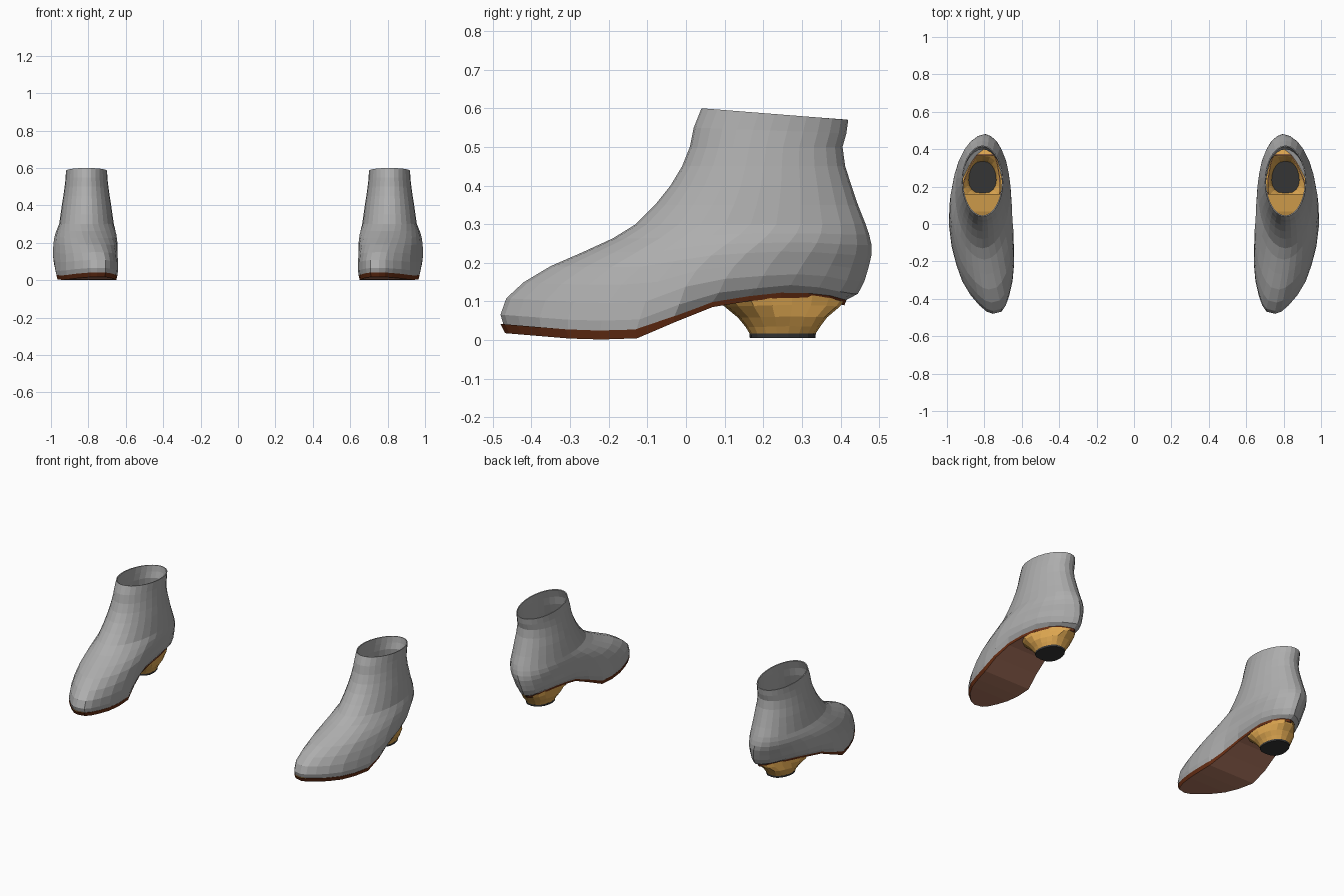
import bpy, bmesh, math

if "Cube" in bpy.data.objects:
    bpy.data.objects.remove(bpy.data.objects["Cube"])

def material(name, rgb):
    m = bpy.data.materials.new(name)
    m.diffuse_color = (*rgb, 1)
    m.use_nodes = True
    m.node_tree.nodes["Principled BSDF"].inputs["Base Color"].default_value = m.diffuse_color
    return m

GREY = material("grey leather", (0.42, 0.42, 0.42))
TAN = material("tan heel", (0.72, 0.38, 0.08))
BROWN = material("brown sole", (0.44, 0.19, 0.12))
WELT = material("dark brown welt", (0.14, 0.028, 0.007))
BLACK = material("black heel tip", (0.035, 0.035, 0.035))

def interp(table, v, col=1):
    if v <= table[0][0]:
        return table[0][col]
    for a, b in zip(table, table[1:]):
        if v <= b[0]:
            return a[col] + (b[col] - a[col]) * (v - a[0]) / (b[0] - a[0])
    return table[-1][col]

# Foot outline: fraction from toe to heel, inner x, outer x
PLAN = [(0, .745, .755), (.01, .71, .785), (.04, .688, .82), (.1, .668, .87),
        (.2, .647, .925), (.35, .637, .97), (.5, .66, .99), (.65, .672, .985),
        (.8, .68, .945), (.92, .71, .885), (.98, .745, .83), (1, .78, .78)]
# Height of the seam between upper and sole along the length
BASE = [(-.48, .04), (-.3, .025), (-.2, .022), (-.1, .027), (-.06, .042),
        (0, .08), (.1, .107), (.27, .125), (.36, .117), (.42, .1)]
N = 28
CX = .81
TUCK = .13

def base(y):
    return interp(BASE, y)

def tucked(x, mid, y, tuck):
    return mid + (x - mid) * (1 - tuck * min(1, max(0, (y + .1) / .15)))

def ring(yf, yb, blend=0, hw=.15, scale=1, tuck=0):
    """Closed plan loop from the toe, blended from foot outline to ellipse."""
    pts = []
    for i in range(N):
        a = 2 * math.pi * i / N
        s = (1 - math.cos(a)) / 2
        y = yf + (yb - yf) * s
        px = interp(PLAN, s, 2 if i <= N // 2 else 1)
        x = px * (1 - blend) + (CX + hw * math.sin(a)) * blend
        mid = (interp(PLAN, s, 1) + interp(PLAN, s, 2)) / 2 * (1 - blend) + CX * blend
        pts.append((tucked(mid + (x - mid) * scale, mid, y, tuck), y, s))
    return pts

def finish(name, bm, mats, thickness=0):
    bmesh.ops.remove_doubles(bm, verts=bm.verts, dist=.0005)
    bmesh.ops.recalc_face_normals(bm, faces=bm.faces)
    me = bpy.data.meshes.new(name)
    bm.to_mesh(me)
    bm.free()
    for m in mats:
        me.materials.append(m)
    ob = bpy.data.objects.new(name, me)
    bpy.context.collection.objects.link(ob)
    if thickness:
        mod = ob.modifiers.new("thickness", 'SOLIDIFY')
        mod.thickness = thickness
        mod.offset = -1
    ob.modifiers.new("pair", 'MIRROR')
    return ob

def loft(bm, loops):
    rows = [[bm.verts.new(p) for p in loop] for loop in loops]
    for a, b in zip(rows, rows[1:]):
        n = len(a)
        for i in range(n):
            j = (i + 1) % n
            bm.faces.new((a[i], a[j], b[j], b[i]))
    return rows

# Upper: level, front y, back y, ellipse blend, ellipse half width
LEVELS = [(0, -.472, .412, 0, .15), (.03, -.48, .445, 0, .15), (.08, -.465, .462, 0, .16),
          (.13, -.42, .472, .15, .165), (.18, -.35, .48, .4, .165),
          (.22, -.27, .48, .65, .16), (.26, -.19, .474, .85, .153),
          (.3, -.13, .465, 1, .146), (.35, -.08, .445, 1, .139), (.4, -.04, .428, 1, .132),
          (.45, -.01, .412, 1, .124), (.5, .01, .405, 1, .117),
          (.55, .02, .415, 1, .112), (.6, .04, .42, 1, .11)]
bm = bmesh.new()
loops = []
for h, yf, yb, blend, hw in LEVELS:
    tuck = {0: TUCK, .03: .06}.get(h, 0)
    loop = []
    for x, y, s in ring(yf, yb, blend, hw, .97 if h == 0 else 1, tuck):
        z = h + base(y) * max(0, 1 - h / .3)
        z -= s * .03 * max(0, (h - .5) / .1)   # collar drops toward the back
        loop.append((x, y, z))
    loops.append(loop)
loft(bm, loops)
finish("boot_upper", bm, [GREY], .006)

# Sole: closed under the foot, only a rim around the heel seat
bm = bmesh.new()
top = ring(-.48, .415, scale=.975, tuck=TUCK)
low = ring(-.468, .41, scale=.94, tuck=TUCK)
rows = []
for i in range(N // 2 + 1):
    row = []
    for outline, sink in ((top, 0), (low, 1)):
        r, l = outline[i], outline[-i % N]
        y = r[1]
        depth = .021 - .008 * min(1, max(0, (y + .1) / .1))
        z = base(y) - depth if sink else base(y) + .002
        row.append([bm.verts.new((l[0] + (r[0] - l[0]) * f, y, z)) for f in (0, .07, .93, 1)])
    rows.append(row)
for a, b in zip(rows, rows[1:]):
    heel_seat = a[0][0].co.y > .1 and b[0][0].co.y < .4
    for c in range(3):
        if c == 1 and heel_seat:
            continue
        for side in (0, 1):
            f = bm.faces.new((a[side][c], a[side][c + 1], b[side][c + 1], b[side][c]))
            inside = c == 1 or heel_seat
            f.material_index = 1 if side else (2 if inside else 0)
    for c in (0, 3):
        bm.faces.new((a[0][c], a[1][c], b[1][c], b[0][c]))
finish("sole", bm, [WELT, BROWN, TAN])

# Heel: hollow shell kept inside the seat; front y, back y, half width, z
def heel_loop(yf, yb, hw, z):
    pts = []
    for i in range(18):
        a = 2 * math.pi * i / 18
        c = math.cos(a)
        y = (yf + yb) / 2 - (yb - yf) / 2 * c
        x = CX + hw * math.copysign(abs(math.sin(a)) ** .75, math.sin(a)) * (1 + .12 * c)
        s = (y + .48) / .895
        lo, hi = interp(PLAN, s, 1), interp(PLAN, s, 2)
        mid = (lo + hi) / 2
        lo, hi = (tucked(mid + (e - mid) * .93, mid, y, TUCK) for e in (lo, hi))
        x = max(lo, min(hi, x))
        pts.append((x, y, base(y) - .004 if z is None else z + .25 * (base(y) - .1) * (z > .02)))
    return pts

bm = bmesh.new()
loft(bm, [heel_loop(.085, .408, .14, None), heel_loop(.1, .398, .125, .085),
          heel_loop(.135, .365, .1, .055), heel_loop(.155, .347, .083, .03),
          heel_loop(.165, .335, .073, .016)])
finish("heel", bm, [TAN])

# Heel tip: thin black cap
bm = bmesh.new()
rows = loft(bm, [heel_loop(.164, .336, .074, .017), heel_loop(.165, .335, .073, .006)])
bm.faces.new(rows[0])
bm.faces.new(rows[1])
finish("heel_tip", bm, [BLACK])
